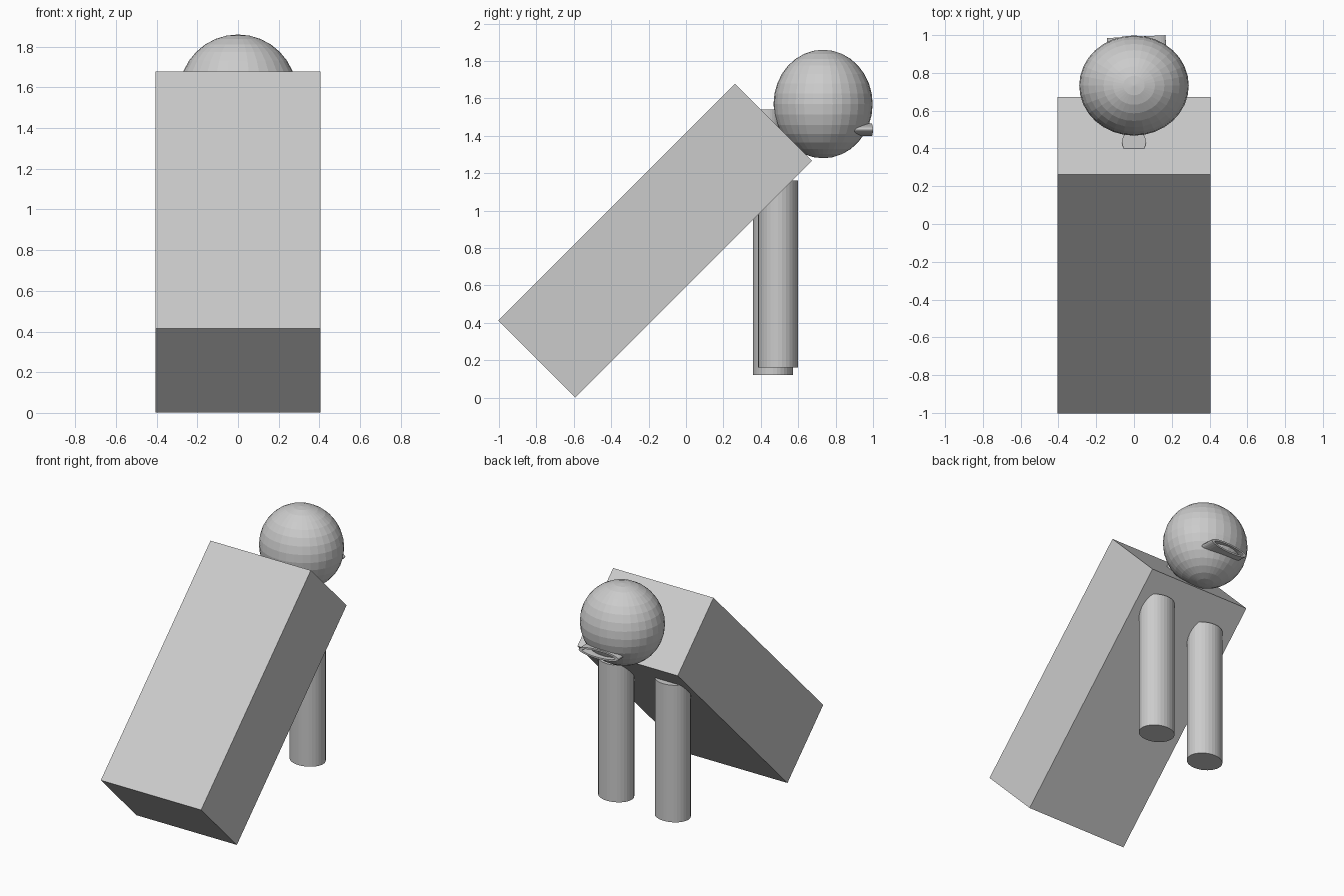
import bpy, bmesh
from math import radians, sin, cos, pi

if "Cube" in bpy.data.objects:
    bpy.data.objects.remove(bpy.data.objects["Cube"])


def finish(name, scale=(1, 1, 1)):
    ob = bpy.context.object
    ob.name = name
    ob.scale = scale
    return ob


def post(name, x, y, z0, z1, rx, ry, sides):
    """Upright elliptical cylinder between two heights."""
    bpy.ops.mesh.primitive_cylinder_add(vertices=sides, radius=1, depth=z1 - z0,
                                        location=(x, y, (z0 + z1) / 2))
    return finish(name, (rx, ry, 1))


def tube(name, outer, inner, y0, y1, sides=32):
    """Elliptical tube with a thick wall, running along y."""
    bm = bmesh.new()
    loops = [[bm.verts.new((rx * cos(2 * pi * i / sides), y, rz * sin(2 * pi * i / sides)))
              for i in range(sides)]
             for (rx, rz), y in ((outer, y0), (outer, y1), (inner, y1), (inner, y0))]
    for k in range(4):
        a, b = loops[k], loops[(k + 1) % 4]
        for i in range(sides):
            j = (i + 1) % sides
            bm.faces.new((a[i], a[j], b[j], b[i]))
    bmesh.ops.recalc_face_normals(bm, faces=bm.faces)
    me = bpy.data.meshes.new(name)
    bm.to_mesh(me)
    bm.free()
    ob = bpy.data.objects.new(name, me)
    bpy.context.collection.objects.link(ob)
    return ob


# Body: box leaning 45 degrees
bpy.ops.mesh.primitive_cube_add(size=1, location=(0, -0.165, 0.84),
                                rotation=(radians(-45), 0, 0))
finish("body", (0.81, 0.583, 1.789))

# Head
bpy.ops.mesh.primitive_uv_sphere_add(segments=32, ring_count=16, radius=1,
                                     location=(0, 0.733, 1.57))
finish("head", (0.29, 0.265, 0.29))

# Neck, mostly buried in body and head
post("neck", 0, 0.435, 1.30, 1.54, 0.063, 0.068, 32)

# Front legs, slightly offset from each other
post("right_leg", 0.218, 0.493, 0.16, 1.16, 0.125, 0.107, 32)
post("left_leg", -0.219, 0.465, 0.12, 1.12, 0.125, 0.107, 32)

# Mouth ring
mouth = tube("mouth", (0.155, 0.034), (0.128, 0.022), -0.06, 0.06)
mouth.location = (0.015, 0.932, 1.432)
mouth.rotation_euler = (0, 0, radians(2.8))
